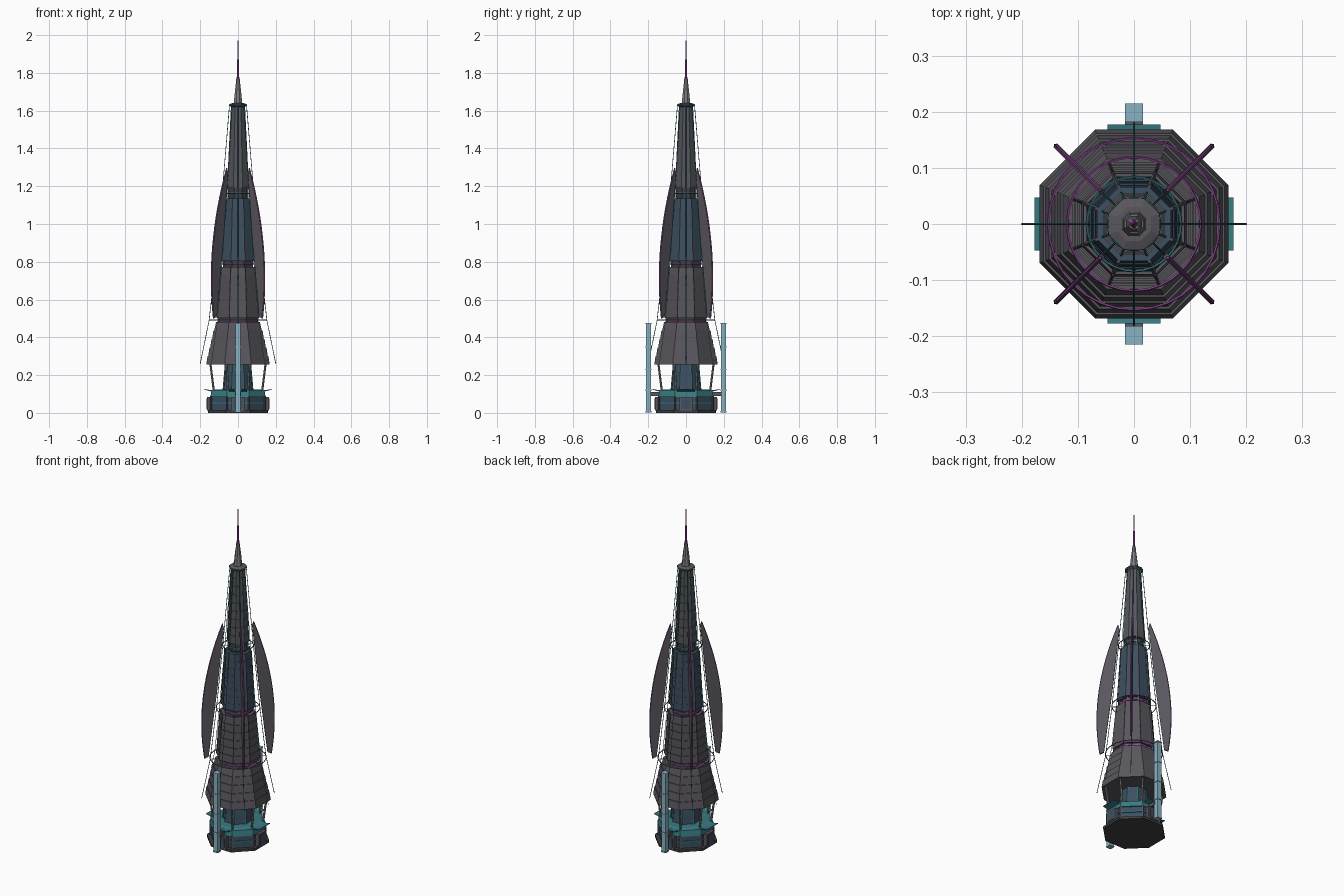
import bpy, bmesh, math
from math import pi, cos, sin
from mathutils import Vector, Matrix

if "Cube" in bpy.data.objects:
    bpy.data.objects.remove(bpy.data.objects["Cube"])

A8 = 1 / cos(pi / 8)  # apothem to corner radius


def mat(name, c):
    m = bpy.data.materials.new(name)
    m.diffuse_color = (*c, 1)
    m.use_nodes = True
    m.node_tree.nodes["Principled BSDF"].inputs["Base Color"].default_value = m.diffuse_color
    return m


HULL = mat("hull_grey", (0.10, 0.095, 0.11))
LIGHT = mat("trim_grey", (0.22, 0.22, 0.24))
DARK = mat("dark_grey", (0.05, 0.05, 0.055))
GLASS = mat("blue_glass", (0.045, 0.08, 0.12))
PALE = mat("pale_blue", (0.25, 0.45, 0.55))
TEAL = mat("teal", (0.04, 0.2, 0.22))
PURPLE = mat("purple", (0.3, 0.06, 0.32))


def finish(bm, name, m):
    bmesh.ops.recalc_face_normals(bm, faces=bm.faces)
    me = bpy.data.meshes.new(name)
    bm.to_mesh(me)
    bm.free()
    ob = bpy.data.objects.new(name, me)
    me.materials.append(m)
    bpy.context.collection.objects.link(ob)
    return ob


def lathe(name, prof, m, n=8):
    """Capped n-sided solid from (apothem, z) points, flats on the axes."""
    bm = bmesh.new()
    k = 1 / cos(pi / n)
    rings = [[bm.verts.new((r * k * cos((i + .5) * 2 * pi / n), r * k * sin((i + .5) * 2 * pi / n), z))
              for i in range(n)] for r, z in prof]
    for a, b in zip(rings, rings[1:]):
        for i in range(n):
            j = (i + 1) % n
            bm.faces.new((a[i], a[j], b[j], b[i]))
    bm.faces.new(rings[0])
    bm.faces.new(rings[-1])
    return finish(bm, name, m)


def shingled(r0, z0, r1, z1, n, lip=0.004):
    """Profile of n stacked plates, each overhanging the next one up."""
    p = []
    for i in range(n):
        a, b = i / n, (i + 1) / n
        p += [(r0 + (r1 - r0) * a, z0 + (z1 - z0) * a),
              (r0 + (r1 - r0) * b + lip * (i < n - 1), z0 + (z1 - z0) * b)]
    return p


def rods(name, path, rad, m, angles, sides=4):
    """Thin rods along an (r, z) path, repeated at the given angles."""
    bm = bmesh.new()
    for a in angles:
        pts = [Vector((r * cos(a), r * sin(a), z)) for r, z in path]
        for p, q in zip(pts, pts[1:]):
            d = q - p
            M = Matrix.Translation((p + q) / 2) @ d.to_track_quat('Z', 'Y').to_matrix().to_4x4()
            bmesh.ops.create_cone(bm, cap_ends=True, segments=sides, radius1=rad,
                                  radius2=rad, depth=d.length, matrix=M)
    return finish(bm, name, m)


def plates(name, outline, thick, m, angles):
    """Radial plates from an (r, z) outline, repeated at the given angles."""
    bm = bmesh.new()
    for a in angles:
        t = Vector((-sin(a), cos(a), 0)) * thick / 2
        s = [[bm.verts.new(Vector((r * cos(a), r * sin(a), z)) + t * k) for r, z in outline] for k in (-1, 1)]
        n = len(outline)
        for i in range(n):
            j = (i + 1) % n
            bm.faces.new((s[0][i], s[0][j], s[1][j], s[1][i]))
        bm.faces.new(s[0])
        bm.faces.new(s[1])
    return finish(bm, name, m)


def torus(name, r, z, m, rad=0.0025):
    bpy.ops.mesh.primitive_torus_add(major_segments=32, minor_segments=5, major_radius=r,
                                     minor_radius=rad, location=(0, 0, z))
    ob = bpy.context.object
    ob.name = name
    ob.data.materials.append(m)


AXES = [i * pi / 2 for i in range(4)]
DIAG = [a + pi / 4 for a in AXES]
CORN = [(i + .5) * pi / 4 for i in range(8)]

# Base: slab, glazed lobby, podium roof
lathe("base_slab", [(0.16, 0), (0.16, 0.014)], DARK)
lathe("lobby_wall", [(0.14, 0.014), (0.14, 0.09)], GLASS)
lathe("podium_band", [(0.145, 0.05), (0.145, 0.056)], TEAL)
lathe("podium_roof", [(0.146, 0.085), (0.14, 0.12), (0.12, 0.125)], TEAL)
rods("lobby_posts", [(0.142 * A8, 0.01), (0.142 * A8, 0.09)], 0.006, HULL, CORN)
# Entrance frames and tilted awnings on the four axis faces
plates("entrance_block", [(0.13, 0.012), (0.163, 0.012), (0.163, 0.085), (0.13, 0.085)], 0.07, HULL, AXES)
plates("entrance_glass", [(0.155, 0.02), (0.166, 0.02), (0.166, 0.075), (0.155, 0.075)], 0.05, GLASS, AXES)
plates("awning", [(0.13, 0.111), (0.177, 0.122), (0.177, 0.126), (0.13, 0.118)], 0.095, TEAL, AXES)

# Recessed core and the leaning columns carrying the skirt
lathe("core", [(0.075, 0.12), (0.062, 0.26)], GLASS)
rods("core_ribs", [(0.078 * A8, 0.12), (0.066 * A8, 0.26)], 0.004, TEAL, CORN)
rods("leaning_columns", [(0.128 * A8, 0.115), (0.146 * A8, 0.26)], 0.006, LIGHT, CORN, 6)

# Tiers
lathe("skirt_tier", shingled(0.168, 0.255, 0.116, 0.48, 5), HULL)
lathe("second_tier", shingled(0.11, 0.503, 0.09, 0.772, 6), HULL)
lathe("glass_tier", shingled(0.085, 0.805, 0.066, 1.135, 8, 0.001), GLASS)
lathe("upper_tier", shingled(0.055, 1.19, 0.034, 1.625, 9, 0.003), HULL)
rods("second_tier_ribs", [(0.11 * A8, 0.503), (0.091 * A8, 0.772)], 0.003, DARK, CORN)
rods("glass_tier_ribs", [(0.086 * A8, 0.80), (0.067 * A8, 1.135)], 0.004, HULL, CORN)
rods("upper_tier_ribs", [(0.056 * A8, 1.19), (0.035 * A8, 1.625)], 0.0025, TEAL, CORN)

# Necks, posts and cable rings in the gaps between tiers
for i, (r, z0, z1, ring, m) in enumerate([(0.10, 0.48, 0.503, 0.153, PURPLE),
                                         (0.072, 0.772, 0.805, 0.119, PURPLE),
                                         (0.048, 1.135, 1.19, 0.084, TEAL)]):
    z = (z0 + z1) / 2
    lathe("neck", [(r, z0), (r, z1)], DARK)
    lathe("neck_band", [(r + .004, z - .004), (r + .004, z + .004)], m)
    rods("neck_posts", [(r * A8 + .004, z0), (r * A8 + .004, z1)], 0.003, LIGHT, CORN)
    torus("cable_ring", ring, z, m)
    rods("ring_arms", [(r, z), (ring, z)], 0.002, LIGHT, [k * pi / 4 for k in range(8)])

# Crown and spire
lathe("crown", [(0.034, 1.618), (0.045, 1.626), (0.045, 1.634), (0.03, 1.64)], HULL)
torus("crown_ring", 0.046, 1.63, TEAL)
lathe("spire", shingled(0.022, 1.636, 0.009, 1.77, 4, 0.001), LIGHT)
lathe("needle", [(0.007, 1.765), (0.004, 1.87), (0.0006, 2.0)], PURPLE)

# Stay cables on eight sides
rods("stay_cables", [(0.2, 0.26), (0.153, 0.49), (0.119, 0.79), (0.084, 1.16), (0.045, 1.63)],
     0.0017, TEAL, AXES + DIAG)

# Sail fins on the diagonals, with a purple outer edge
N = 16
outer = []
for i in range(N + 1):
    t = i / N
    # quadratic sweep: bottom, bulge control, tip
    a, b, c = (1 - t) ** 2, 2 * t * (1 - t), t * t
    outer.append((a * .183 + b * .242 + c * .085, a * .50 + b * .88 + c * 1.295))
plates("sail_fin", outer + [(0.078, 1.27), (0.115, 0.90), (0.162, 0.51)], 0.009, HULL, DIAG)
rods("fin_edge", outer, 0.003, PURPLE, DIAG)

# Lift shafts at front and back
SH = [pi / 2, -pi / 2]
plates("lift_shaft", [(0.184, 0.003), (0.212, 0.003), (0.212, 0.475), (0.184, 0.475)], 0.026, PALE, SH)
for z in (0.006, 0.12, 0.23, 0.35, 0.474):
    plates("shaft_band", [(0.182, z - .003), (0.215, z - .003), (0.215, z + .003), (0.182, z + .003)],
           0.032, PALE, SH)
plates("shaft_bridge", [(0.13, 0.09), (0.19, 0.09), (0.19, 0.11), (0.13, 0.11)], 0.032, HULL, SH)
